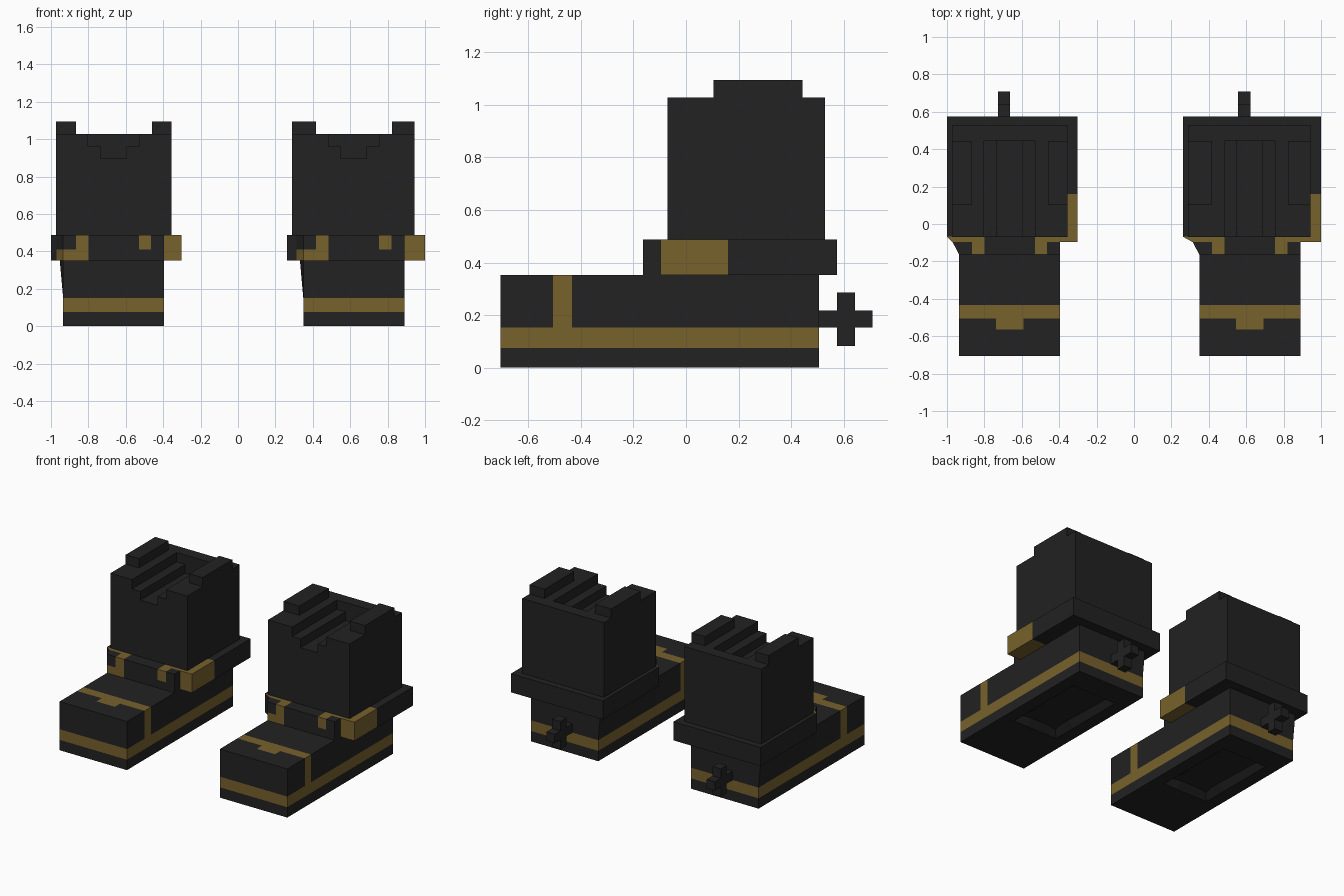
import bpy, bmesh
from mathutils import Vector

if "Cube" in bpy.data.objects:
    bpy.data.objects.remove(bpy.data.objects["Cube"])


def material(name, rgb):
    m = bpy.data.materials.new(name)
    m.diffuse_color = (*rgb, 1)
    m.use_nodes = True
    m.node_tree.nodes["Principled BSDF"].inputs["Base Color"].default_value = m.diffuse_color
    return m


DARK = material("charcoal leather", (0.016, 0.016, 0.016))
GOLD = material("old gold trim", (0.188, 0.122, 0.026))


def finish(name, bm):
    bmesh.ops.recalc_face_normals(bm, faces=bm.faces)
    me = bpy.data.meshes.new(name)
    bm.to_mesh(me)
    bm.free()
    me.materials.append(DARK)
    me.materials.append(GOLD)
    ob = bpy.data.objects.new(name, me)
    bpy.context.collection.objects.link(ob)
    return ob


def box(name, lo, hi, cuts=((), (), ()), paint=None, edit=None):
    """Box cut along the axes; paint(centre) says which faces are gold."""
    bm = bmesh.new()
    bmesh.ops.create_cube(bm, size=1)
    for v in bm.verts:
        v.co = Vector([lo[i] if v.co[i] < 0 else hi[i] for i in range(3)])
    for axis in range(3):
        for c in cuts[axis]:
            p, n = Vector(), Vector()
            p[axis], n[axis] = c, 1
            bmesh.ops.bisect_plane(bm, geom=bm.verts[:] + bm.edges[:] + bm.faces[:],
                                   plane_co=p, plane_no=n)
    bm.normal_update()
    if paint:
        for f in bm.faces:
            f.material_index = int(paint(f.calc_center_median()))
    if edit:
        edit(bm)
    return finish(name, bm)


def prism(name, pts, y0, y1):
    """Front profile (x, z) extruded along y."""
    bm = bmesh.new()
    f = bm.faces.new([bm.verts.new((x, y0, z)) for x, z in pts])
    r = bmesh.ops.extrude_face_region(bm, geom=[f])
    moved = [v for v in r["geom"] if isinstance(v, bmesh.types.BMVert)]
    bmesh.ops.translate(bm, verts=moved, vec=(0, y1 - y0, 0))
    return finish(name, bm)


def boot(side, cx, s0, s1, c0, c1):
    """cx foot centre, s0..s1 shaft width, c0..c1 cuff width."""
    f0, f1 = cx - 0.27, cx + 0.27

    # foot with gold welt, strap and tab, and a recess under the sole
    def foot_paint(c):
        if 0.075 < c.z < 0.15:
            return True
        if c.z < 0.1:
            return False
        strap = -0.505 < c.y < -0.433
        tab = -0.565 < c.y < -0.505 and abs(c.x - cx) < 0.073 and c.z > 0.349
        return strap or tab

    def foot_edit(bm):
        for v in bm.verts:  # upper left side flares out under the cuff
            if v.co.x < f0 + 0.001 and v.co.z > 0.34 and v.co.y > -0.12:
                v.co.x -= 0.018
        sole = [f for f in bm.faces if f.normal.z < -0.9
                and abs(f.calc_center_median().x - cx) < 0.18
                and -0.27 < f.calc_center_median().y < 0.33]
        bmesh.ops.inset_region(bm, faces=sole, thickness=0.05, depth=-0.04)

    box(side + "_foot", (f0, -0.706, 0), (f1, 0.505, 0.352),
        ((cx - 0.18, cx - 0.073, cx + 0.073, cx + 0.18),
         (-0.565, -0.505, -0.433, -0.27, -0.15, -0.09, 0.33), (0.075, 0.152)),
        foot_paint, foot_edit)

    # cuff around the ankle, with a gold side block
    def cuff_paint(c):
        if c.x > f1 and c.y < 0.16:
            return True
        return c.z > 0.48 and c.y < -0.068 and not -0.135 < c.x - cx < 0.135

    def cuff_edit(bm):
        for v in bm.verts:
            if v.co.x < c0 + 0.001 and v.co.y < -0.09:
                v.co.x = f0 - 0.035

    box(side + "_cuff", (c0, -0.097, 0.352), (c1, 0.575, 0.487),
        ((cx - 0.135, cx + 0.135, f1, s1), (-0.068, -0.03, 0.16), ()),
        cuff_paint, cuff_edit)

    # front tongue with two gold clasps
    def tongue_paint(c):
        x = c.x - cx
        if x < -0.201:
            return c.z < 0.41
        return x < -0.135 or (0.135 < x < 0.201 and c.z > 0.41)

    def tongue_edit(bm):
        for v in bm.verts:
            if v.co.x < f0 + 0.001 and v.co.y > -0.1:
                v.co.x -= 0.035

    box(side + "_tongue", (f0, -0.163, 0.352), (f1, -0.097, 0.487),
        ((cx - 0.201, cx - 0.135, cx + 0.135, cx + 0.201), (), (0.41,)),
        tongue_paint, tongue_edit)

    # shaft with a stepped channel in the top, closed by a back wall
    top, mid, low = 1.028, 0.96, 0.897
    prism(side + "_shaft", [
        (s0, 0.487), (s1, 0.487), (s1, top), (cx + 0.136, top), (cx + 0.136, mid),
        (cx + 0.068, mid), (cx + 0.068, low), (cx - 0.068, low), (cx - 0.068, mid),
        (cx - 0.136, mid), (cx - 0.136, top), (s0, top)], -0.07, 0.443)
    box(side + "_shaft_back", (s0, 0.443, 0.487), (s1, 0.528, top))

    # raised pull tabs on both sides of the shaft
    for tag, a, b in (("left", s0, cx - 0.202), ("right", cx + 0.204, s1)):
        box(f"{side}_pull_tab_{tag}", (a, 0.105, top), (b, 0.443, 1.095))

    # cross-shaped spur at the heel
    sx = cx - 0.03
    box(side + "_spur_bar", (sx - 0.033, 0.505, 0.152), (sx + 0.033, 0.709, 0.217))
    for tag, z0, z1 in (("lower", 0.082, 0.152), ("upper", 0.217, 0.285)):
        box(f"{side}_spur_{tag}", (sx - 0.033, 0.574, z0), (sx + 0.033, 0.642, z1))


boot("left_boot", -0.665, -0.973, -0.356, -1.0, -0.302)
boot("right_boot", 0.619, 0.289, 0.943, 0.262, 1.0)
